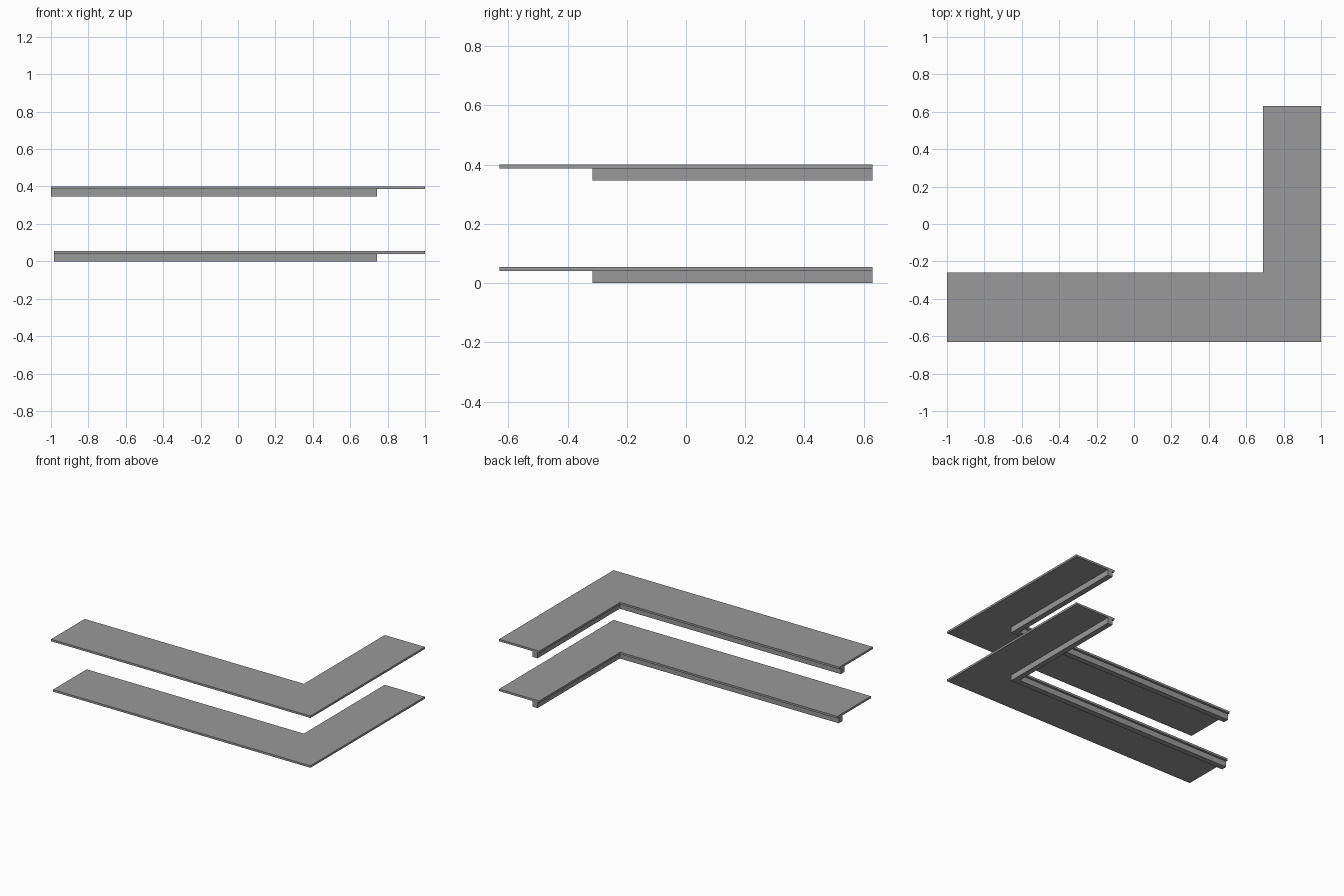
import bpy, bmesh

if "Cube" in bpy.data.objects:
    bpy.data.objects.remove(bpy.data.objects["Cube"])

grey = bpy.data.materials.new("plain grey")
grey.diffuse_color = (0.32, 0.32, 0.32, 1)
grey.use_nodes = True
grey.node_tree.nodes["Principled BSDF"].inputs["Base Color"].default_value = grey.diffuse_color


def corner_profile(name, left, back, outer, inner, z0, z1):
    """Extruded L: outer and inner are the (x, y) corner points of the L."""
    ox, oy = outer
    ix, iy = inner
    outline = [(left, oy), (ox, oy), (ox, back), (ix, back), (ix, iy), (left, iy)]
    bm = bmesh.new()
    face = bm.faces.new([bm.verts.new((x, y, z0)) for x, y in outline])
    ext = bmesh.ops.extrude_face_region(bm, geom=[face])
    top = [v for v in ext["geom"] if isinstance(v, bmesh.types.BMVert)]
    bmesh.ops.translate(bm, verts=top, vec=(0, 0, z1 - z0))
    bmesh.ops.recalc_face_normals(bm, faces=bm.faces)
    mesh = bpy.data.meshes.new(name)
    bm.to_mesh(mesh)
    bm.free()
    mesh.materials.append(grey)
    obj = bpy.data.objects.new(name, mesh)
    bpy.context.collection.objects.link(obj)
    return obj


# Two corner shelves: a thin board with a batten set back from its inner edge
for level, left, base in (("lower", -0.985, 0.0), ("upper", -1.0, 0.347)):
    corner_profile(level + "_board", left, 0.63, (1.0, -0.63), (0.69, -0.26),
                   base + 0.040, base + 0.054)
    corner_profile(level + "_batten", left, 0.63, (0.742, -0.315), (0.704, -0.276),
                   base, base + 0.040)
